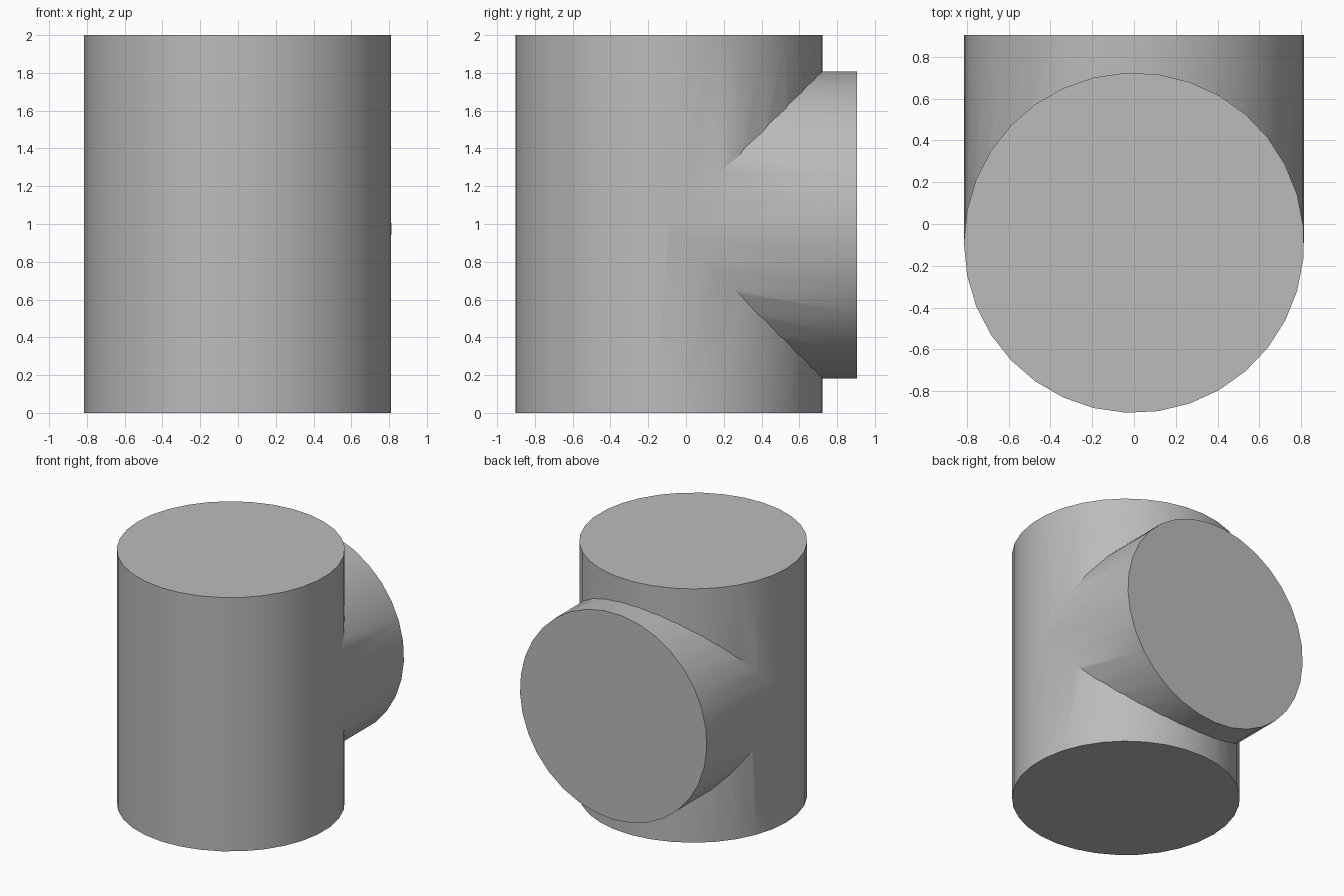
import bpy
import bmesh
import math
from mathutils import Vector

RADIUS = 0.8145
SIDES = 33
CENTRE_Y = -0.09

cube = bpy.data.objects.get("Cube")
if cube:
    bpy.data.objects.remove(cube, do_unlink=True)

# Plain grey for the whole fitting
grey = bpy.data.materials.new("plain grey")
grey.use_nodes = True
colour = (0.5, 0.5, 0.5, 1)
grey.diffuse_color = colour
grey.node_tree.nodes["Principled BSDF"].inputs["Base Color"].default_value = colour


def cylinder(name, start, first, second, along):
    """Capped cylinder whose first corner lies towards 'first'."""
    start, first, second, along = map(Vector, (start, first, second, along))
    bm = bmesh.new()
    ring = []
    for i in range(SIDES):
        a = math.tau * i / SIDES
        ring.append(bm.verts.new(
            start + RADIUS * (first * math.cos(a) + second * math.sin(a))))
    base = bm.faces.new(ring)
    top = bmesh.ops.extrude_face_region(bm, geom=[base], use_keep_orig=True)
    moved = [g for g in top["geom"] if isinstance(g, bmesh.types.BMVert)]
    bmesh.ops.translate(bm, verts=moved, vec=along)
    bmesh.ops.recalc_face_normals(bm, faces=bm.faces)
    mesh = bpy.data.meshes.new(name)
    bm.to_mesh(mesh)
    bm.free()
    mesh.materials.append(grey)
    obj = bpy.data.objects.new(name, mesh)
    bpy.context.collection.objects.link(obj)
    return obj


# Upright trunk and the equal-width branch leaving its back
trunk = cylinder("tee_pipe", (0, CENTRE_Y, 0), (-1, 0, 0), (0, 1, 0), (0, 0, 2))
branch = cylinder("branch_helper", (0, CENTRE_Y, 0.997), (0, 0, -1), (1, 0, 0),
                  (0, 0.904 - CENTRE_Y, 0))

# Join both into one solid with a clean mitred seam
bpy.ops.object.select_all(action="DESELECT")
trunk.select_set(True)
bpy.context.view_layer.objects.active = trunk
union = trunk.modifiers.new("join", "BOOLEAN")
union.operation = "UNION"
union.solver = "EXACT"
union.object = branch
bpy.ops.object.modifier_apply(modifier=union.name)
bpy.data.objects.remove(branch, do_unlink=True)

# Round walls smooth, rims and seam sharp
bpy.ops.object.shade_smooth_by_angle(angle=math.radians(30))
